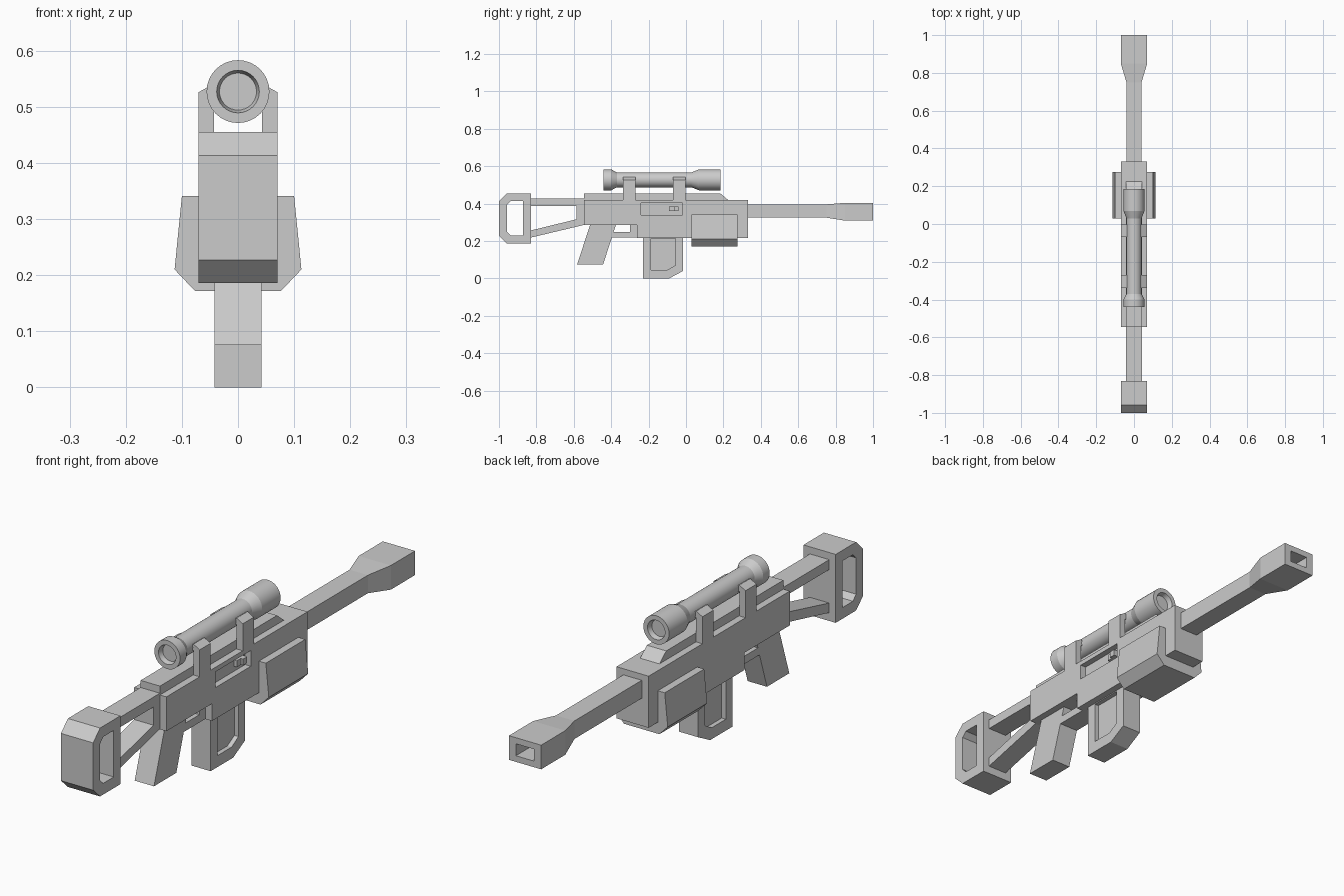
import bpy, bmesh, math

if "Cube" in bpy.data.objects:
    bpy.data.objects.remove(bpy.data.objects["Cube"])


def mesh_object(name, bm):
    bmesh.ops.recalc_face_normals(bm, faces=bm.faces)
    me = bpy.data.meshes.new(name)
    bm.to_mesh(me)
    bm.free()
    ob = bpy.data.objects.new(name, me)
    bpy.context.collection.objects.link(ob)
    return ob


def loft(name, rings):
    """Closed solid through equal-length rings of 3D points."""
    bm = bmesh.new()
    loops = [[bm.verts.new(p) for p in r] for r in rings]
    for a, b in zip(loops, loops[1:]):
        for i in range(len(a)):
            j = (i + 1) % len(a)
            bm.faces.new((a[i], a[j], b[j], b[i]))
    bm.faces.new(loops[0])
    bm.faces.new(loops[-1])
    return mesh_object(name, bm)


def side_prism(name, yz, x0, x1):
    return loft(name, [[(x, y, z) for y, z in yz] for x in (x0, x1)])


def front_prism(name, xz, y0, y1):
    return loft(name, [[(x, y, z) for x, z in xz] for y in (y0, y1)])


def box(name, x0, x1, y0, y1, z0, z1):
    return side_prism(name, [(y0, z0), (y1, z0), (y1, z1), (y0, z1)], x0, x1)


def cut(ob, cutter):
    m = ob.modifiers.new("cut", 'BOOLEAN')
    m.operation, m.solver, m.object = 'DIFFERENCE', 'EXACT', cutter
    bpy.context.view_layer.objects.active = ob
    bpy.ops.object.modifier_apply(modifier=m.name)
    bpy.data.objects.remove(cutter)


W, N = 0.07, 0.042  # wide and narrow half widths

# Butt frame with open window
butt = side_prism("butt_frame", [(-1, .227), (-.957, .186), (-.83, .186), (-.83, .455),
                                 (-.957, .455), (-1, .413)], -W, W)
cut(butt, side_prism("cutter", [(-.957, .25), (-.937, .23), (-.872, .23), (-.872, .413),
                                (-.937, .413), (-.957, .393)], -.2, .2))

# Skeleton stock bars
box("stock_top_bar", -N, N, -.84, -.53, .388, .427)
box("stock_end_block", -N, N, -.585, -.53, .285, .40)
side_prism("stock_lower_bar", [(-.84, .216), (-.545, .286), (-.57, .32), (-.84, .254)], -N, N)

# Receiver with ejection port on the right
receiver = side_prism("receiver", [(-.545, .285), (-.262, .285), (-.262, .217), (.332, .217),
                                   (.332, .42), (-.545, .42)], -W, W)
cut(receiver, box("cutter", .045, .2, -.24, -.02, .34, .402))
box("bolt", .04, .058, -.09, -.04, .36, .385)
box("bolt_handle", .05, .068, -.065, -.04, .36, .385)

# Top rail with sloped front
side_prism("top_rail", [(-.545, .41), (.225, .41), (.225, .42), (.183, .455), (-.545, .455)], -N, N)

# Grip and trigger guard
side_prism("grip", [(-.51, .295), (-.582, .075), (-.443, .075), (-.372, .295)], -N, N)
box("trigger_guard", -N, N, -.40, -.255, .218, .249)
side_prism("trigger_guard_front", [(-.30, .249), (-.255, .249), (-.255, .29), (-.30, .29)], -N, N)

# Magazine with recessed side panels
mag = side_prism("magazine", [(-.23, 0), (-.09, 0), (-.015, .04), (-.015, .23), (-.23, .23)], -N, N)
for s in (-1, 1):
    panel = [(-.187, .045), (-.10, .045), (-.057, .07), (-.057, .213), (-.187, .213)]
    cut(mag, side_prism("cutter", panel, s * .024, s * .2))

# Flared handguard
front_prism("handguard", [(-.1, .341), (-.113, .21), (-.077, .172), (.077, .172),
                          (.113, .21), (.1, .341)], .03, .275)

# Barrel flaring into a muzzle with a square bore
sections = [(.32, .04, .325, .396), (.75, .04, .325, .396), (.85, W, .309, .404), (1, W, .309, .404)]
barrel = loft("barrel", [[(-w, y, a), (w, y, a), (w, y, b), (-w, y, b)] for y, w, a, b in sections])
cut(barrel, box("cutter", -.04, .04, .9, 1.1, .333, .38))

# Scope lathed around the y axis, with recessed lenses
profile = [(-.42, .033), (-.44, .038), (-.44, .056), (-.40, .056), (-.37, .04), (.03, .04),
           (.07, .056), (.185, .056), (.185, .038), (.165, .033)]
SEG = 32
scope = loft("scope", [[(r * math.cos(2 * math.pi * i / SEG), y,
                         .527 + r * math.sin(2 * math.pi * i / SEG)) for i in range(SEG)]
                       for y, r in profile])
bpy.ops.object.select_all(action='DESELECT')
scope.select_set(True)
bpy.context.view_layer.objects.active = scope
bpy.ops.object.shade_smooth_by_angle(angle=math.radians(20))

# Paired scope mount posts
for i, y in enumerate((-.338, -.07)):
    for s, side in ((-1, "left"), (1, "right")):
        front_prism(f"scope_mount_{side}_{i + 1}",
                    [(s * .043, .41), (s * W, .41), (s * W, .526), (s * .043, .541)],
                    y, y + .068)
    # Crossbar tying each pair to the tube
    box(f"scope_clamp_{i + 1}", -.045, .045, y, y + .068, .515, .539)
